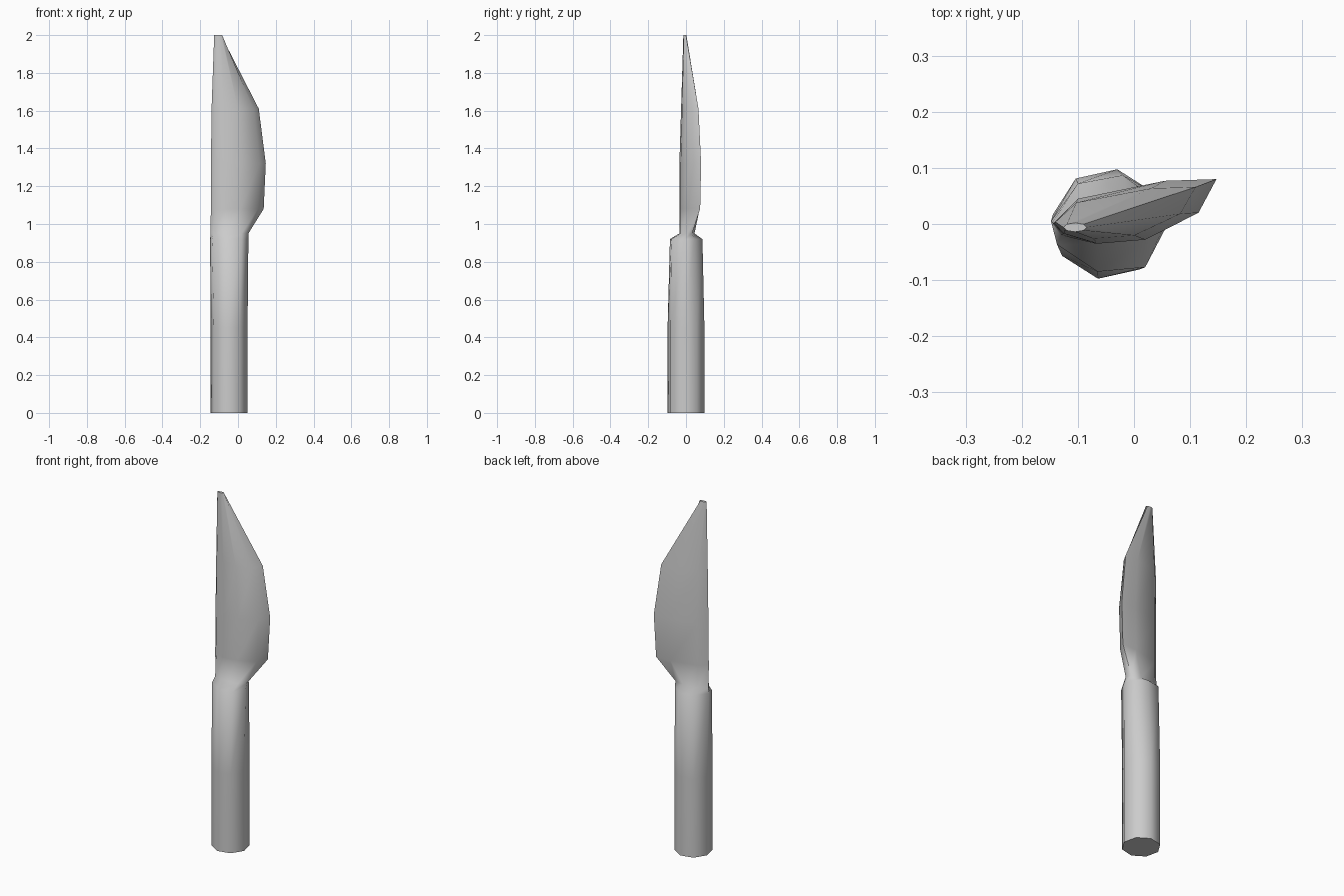
import bpy
import bmesh
import math

cube = bpy.data.objects.get("Cube")
if cube:
    bpy.data.objects.remove(cube, do_unlink=True)


def make_material(name, colour):
    mat = bpy.data.materials.new(name)
    mat.use_nodes = True
    mat.diffuse_color = colour
    mat.node_tree.nodes["Principled BSDF"].inputs["Base Color"].default_value = colour
    return mat


def ellipse(cx, cy, rx, ry, start):
    """Eight-sided section, counter-clockwise from the start angle."""
    angles = [math.radians(start + 45 * i) for i in range(8)]
    return [(cx + rx * math.cos(a), cy + ry * math.sin(a)) for a in angles]


def fit(section, x_range, y_range):
    """Stretch a section to fill the given extents."""
    def remap(values, low, high):
        a, b = min(values), max(values)
        return [low + (v - a) / (b - a) * (high - low) for v in values]
    xs, ys = zip(*section)
    return list(zip(remap(xs, *x_range), remap(ys, *y_range)))


def loft(name, rings, mat):
    """Skin a stack of (height, section) rings and cap both ends."""
    bm = bmesh.new()
    loops = [[bm.verts.new((x, y, z)) for x, y in section] for z, section in rings]
    for low, high in zip(loops, loops[1:]):
        for i in range(len(low)):
            j = (i + 1) % len(low)
            bm.faces.new((low[i], low[j], high[j], high[i]))
    bm.faces.new(loops[0])
    bm.faces.new(loops[-1])
    bmesh.ops.recalc_face_normals(bm, faces=bm.faces)
    mesh = bpy.data.meshes.new(name)
    bm.to_mesh(mesh)
    bm.free()
    mesh.materials.append(mat)
    obj = bpy.data.objects.new(name, mesh)
    bpy.context.collection.objects.link(obj)
    return obj


# Sections, all starting at the spine side of the knife
grip = ellipse(-.047, 0, .099, .099, 170)
grip_top = [(-.148, .005), (-.137, -.037), (-.065, -.085), (.02, -.077),
            (.055, -.01), (.037, .045), (-.02, .087), (-.1, .072)]
neck = [(-.145, .003), (-.13, -.02), (-.065, -.035), (.02, -.028),
        (.055, 0), (.045, .032), (-.01, .045), (-.1, .043)]
belly = [(-.143, .002), (-.125, -.017), (-.065, -.035), (.02, -.028),
         (.115, .02), (.147, .08), (.055, .077), (-.1, .045)]
heel = fit(belly, (-.144, .136), (-.035, .075))
shoulder = fit(belly, (-.14, .11), (-.026, .066))
tip = ellipse(-.105, -.006, .021, .008, 180)

# Handle and blade in one continuous skin
knife = loft("knife", [
    (0, grip), (.45, grip), (.92, grip_top), (.95, neck),
    (1.08, heel), (1.32, belly), (1.61, shoulder), (2, tip),
], make_material("light grey", (.6, .6, .6, 1)))

# Smooth shading, with the end caps and cutting edge kept crisp
bpy.ops.object.select_all(action='DESELECT')
knife.select_set(True)
bpy.context.view_layer.objects.active = knife
bpy.ops.object.shade_smooth_by_angle(angle=math.radians(60))
